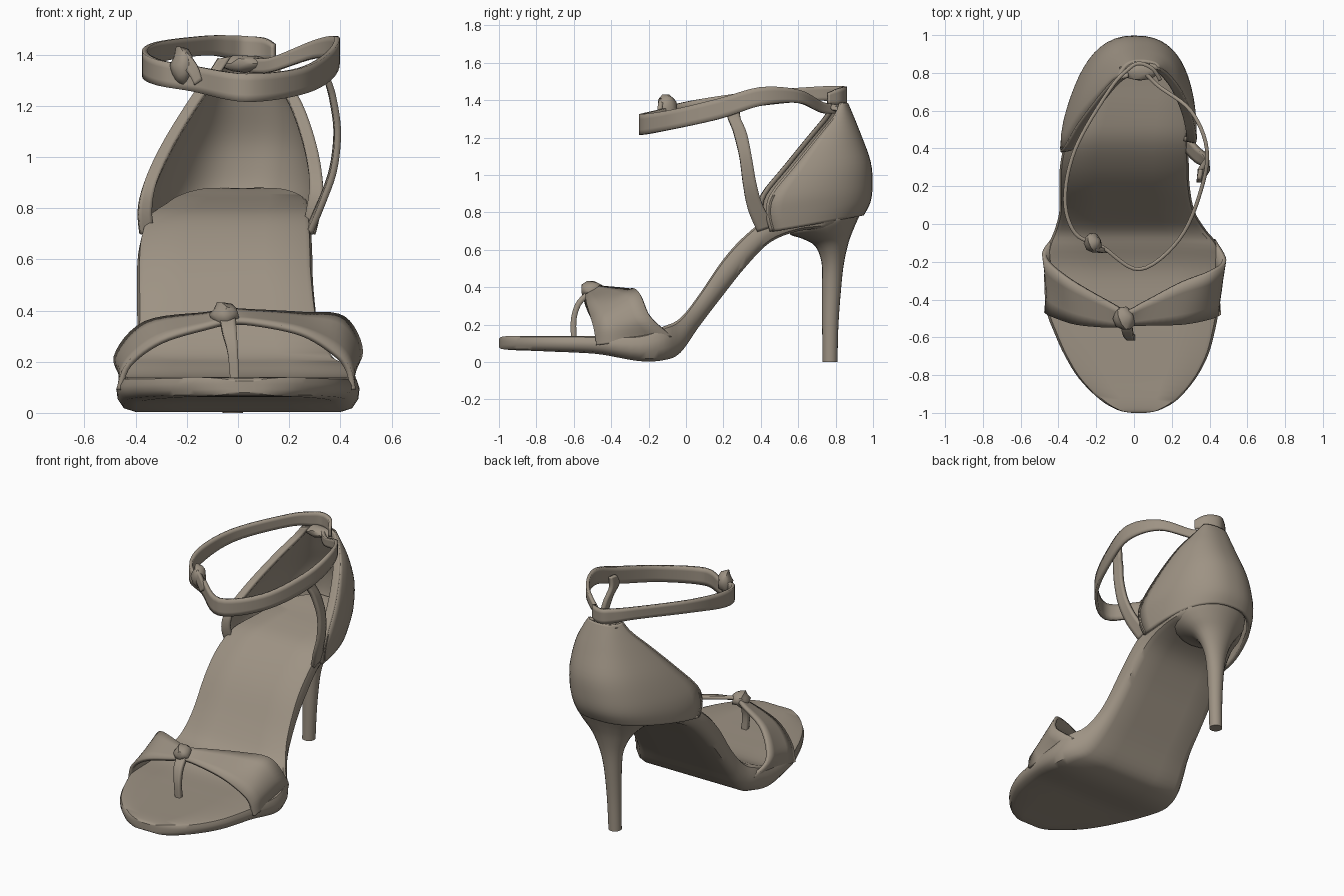
import bpy, bmesh
from math import sin, cos, pi, radians
from mathutils import Vector

cube = bpy.data.objects.get("Cube")
if cube:
    bpy.data.objects.remove(cube, do_unlink=True)

taupe = bpy.data.materials.new("taupe leather")
taupe.use_nodes = True
COLOUR = (.34, .29, .23, 1)
taupe.diffuse_color = COLOUR
taupe.node_tree.nodes["Principled BSDF"].inputs["Base Color"].default_value = COLOUR


def spline(rows, steps):
    """Catmull-Rom interpolation of equal-length tuples."""
    out, last = [], len(rows) - 1
    for i in range(last):
        a, b, c, d = (rows[max(0, min(last, i + k))] for k in (-1, 0, 1, 2))
        for s in range(steps):
            t = s / steps
            out.append(tuple(
                q + t * (r - p) / 2 + t * t * (p - 2.5 * q + 2 * r - w / 2)
                + t ** 3 * (1.5 * (q - r) + (w - p) / 2)
                for p, q, r, w in zip(a, b, c, d)))
    return out + [tuple(rows[-1])]


def finish(name, bm, angle=40):
    bmesh.ops.recalc_face_normals(bm, faces=bm.faces)
    mesh = bpy.data.meshes.new(name)
    bm.to_mesh(mesh)
    bm.free()
    mesh.materials.append(taupe)
    obj = bpy.data.objects.new(name, mesh)
    bpy.context.collection.objects.link(obj)
    bpy.ops.object.select_all(action="DESELECT")
    obj.select_set(True)
    bpy.context.view_layer.objects.active = obj
    bpy.ops.object.shade_smooth_by_angle(angle=radians(angle))
    return obj


def loft(name, rings, closed=True, thickness=0):
    """Skin a row of point rings; open lofts become thin sheets."""
    bm = bmesh.new()
    grid = [[bm.verts.new(p) for p in ring] for ring in rings]
    n = len(grid[0])
    for r, s in zip(grid, grid[1:]):
        for j in range(n if closed else n - 1):
            k = (j + 1) % n
            bm.faces.new((r[j], r[k], s[k], s[j]))
    if closed:
        bm.faces.new(grid[0])
        bm.faces.new(grid[-1])
    obj = finish(name, bm)
    if thickness:
        mod = obj.modifiers.new("thickness", "SOLIDIFY")
        mod.thickness, mod.offset = thickness, 0
    return obj


def ribbon(name, edges, thickness=.022, steps=6):
    """Strap between two edges, each row being (x, y, z, x, y, z)."""
    rings = [[Vector(r[:3]).lerp(Vector(r[3:]), k / 4) for k in range(5)]
             for r in spline(edges, steps)]
    return loft(name, rings, False, thickness)


def knot(name, centre, size, turn=0):
    bm = bmesh.new()
    bmesh.ops.create_icosphere(bm, subdivisions=2, radius=1)
    for v in bm.verts:
        v.co *= 1 + .12 * sin(5 * v.co.x + 4 * v.co.z)
        v.co = Vector(a * b for a, b in zip(v.co, size))
    obj = finish(name, bm)
    obj.location, obj.rotation_euler.z = centre, turn
    return obj


# Sole: y, left edge, right edge, bottom, top
stations = [
    (-1, -.01, .06, .08, .125), (-.985, -.085, .135, .07, .135),
    (-.93, -.18, .23, .064, .14), (-.82, -.29, .325, .06, .14),
    (-.7, -.365, .39, .055, .14), (-.58, -.42, .425, .05, .14),
    (-.45, -.465, .45, .04, .14),
    (-.25, -.475, .475, .005, .145), (-.12, -.455, .45, .01, .19),
    (-.03, -.42, .38, .05, .235), (.07, -.395, .32, .19, .36),
    (.2, -.395, .295, .36, .55), (.32, -.39, .29, .51, .68),
    (.45, -.36, .285, .64, .775), (.6, -.3, .28, .7, .82),
    (.75, -.25, .265, .72, .85), (.87, -.16, .19, .77, .875),
    (.94, -.06, .09, .81, .88)]
half = [(0, 0), (.45, 0), (.84, 0), (.94, .1), (.99, .35), (1, .65), (.97, .92), (.92, 1), (.45, .99)]
section = half + [(0, .98)] + [(-u, v) for u, v in half[:0:-1]]
loft("sole", [[((l + r) / 2 + u * (r - l) / 2, y, b + v * (t - b)) for u, v in section]
              for y, l, r, b, t in spline(stations, 4)])

# Stiletto: height, front, back, half width, backward rise, sideways centre
heel_rows = [(0, .73, .81, .04, 0, -.02), (.2, .728, .815, .044, 0, -.015),
             (.4, .727, .83, .055, 0, -.01), (.53, .725, .845, .08, 0, -.005),
             (.63, .69, .87, .13, .01, 0), (.69, .62, .9, .19, .03, .01),
             (.74, .56, .935, .235, .06, .01), (.78, .54, .945, .23, .06, .01)]
loft("stiletto_heel", [[(x + w * cos(a), (f + b) / 2 + (b - f) / 2 * sin(a), z + rise * sin(a))
                        for a in (2 * pi * k / 20 for k in range(20))]
                       for z, f, b, w, rise, x in spline(heel_rows, 4)])

# Heel counter: front height, back height, front, back, left edge, right edge
counter_rows = [(.7, .79, .41, .94, -.34, .29), (.79, .86, .39, .975, -.345, .31),
                (.89, .95, .41, .985, -.325, .32), (1.04, 1.07, .53, .975, -.26, .295),
                (1.2, 1.21, .66, .925, -.17, .24), (1.31, 1.31, .75, .885, -.1, .17),
                (1.38, 1.38, .78, .855, -.06, .12)]


def arc_point(a, row):
    """Point on the counter, from its right edge round the back to its left edge."""
    zf, zb, f, b, l, r = row
    s, c = max(sin(a), 0), cos(a)
    front = f + .025 * (1 + c)
    if c > 0:
        side = c ** .78
    else:
        side = -abs(c) ** .9 - .1 * c ** 12
    return ((l + r) / 2 + side * (r - l) / 2, front + (b - front) * s ** .9, zf + (zb - zf) * s)


loft("heel_counter", [[arc_point(pi * k / 28, row) for k in range(29)]
                      for row in spline(counter_rows, 4)], False, .025)

# Folded trims along the counter's front edges
for side, angle, inward in (("left", 0, -1), ("right", pi, 1)):
    rows = []
    for row in counter_rows:
        x, y, z = arc_point(angle, row)
        rows.append((x - .012 * inward, y, z, x + .04 * inward, y + .01, z + .01))
    ribbon(side + "_counter_trim", rows, .025, 4)

# Roll where the ankle strap passes the counter
knot("counter_collar", (.03, .812, 1.365), (.1, .053, .034))

# Toe band, front edge then back edge
ribbon("toe_band", [
    (-.465, -.47, .09, -.43, -.08, .13), (-.425, -.49, .19, -.475, -.17, .22),
    (-.3, -.53, .28, -.36, -.28, .35), (-.12, -.545, .335, -.12, -.42, .385),
    (-.04, -.535, .35, -.04, -.46, .4), (.06, -.535, .35, .06, -.41, .395),
    (.25, -.53, .31, .25, -.31, .385), (.38, -.505, .23, .41, -.25, .37),
    (.43, -.49, .17, .478, -.19, .24), (.45, -.48, .09, .42, -.08, .14)])
knot("toe_knot", (-.05, -.5, .385), (.055, .065, .05), .4)
ribbon("toe_post", [
    (-.07, -.53, .36, -.01, -.53, .36), (-.06, -.575, .31, -.005, -.575, .31),
    (-.04, -.6, .23, 0, -.6, .23), (-.03, -.6, .12, .005, -.6, .12)], .03)

# Ankle strap: x, y, height, half width
ankle = [(.14, .76, 1.41, .03), (.1, .82, 1.42, .045), (.03, .85, 1.425, .047),
         (-.03, .82, 1.43, .045), (-.13, .71, 1.435, .038),
         (-.31, .4, 1.41, .04), (-.365, .13, 1.365, .05), (-.31, -.05, 1.33, .05),
         (-.17, -.12, 1.305, .05), (.03, -.24, 1.27, .055), (.24, -.08, 1.295, .052),
         (.355, .18, 1.355, .055), (.385, .4, 1.42, .05), (.3, .6, 1.42, .035),
         (.13, .73, 1.36, .028), (.05, .81, 1.36, .03)]
ribbon("ankle_strap", [(x, y, z - h, x, y, z + h) for x, y, z, h in ankle], .02)
knot("ankle_knot", (-.215, -.1, 1.36), (.045, .055, .075), .4)
ribbon("ankle_knot_tail", [
    (-.22, -.13, 1.36, -.2, -.13, 1.41), (-.19, -.14, 1.32, -.16, -.14, 1.36),
    (-.17, -.14, 1.28, -.14, -.14, 1.3)], .025, 3)

# Side strap from the arch up to the ankle strap
ribbon("side_strap", [
    (.28, .38, .7, .28, .47, .73), (.33, .33, .82, .33, .41, .84),
    (.375, .305, .95, .37, .375, .96), (.39, .285, 1.1, .385, .35, 1.1),
    (.37, .25, 1.24, .37, .325, 1.22), (.345, .22, 1.32, .35, .29, 1.31),
    (.345, .24, 1.38, .355, .29, 1.38)], .025)
